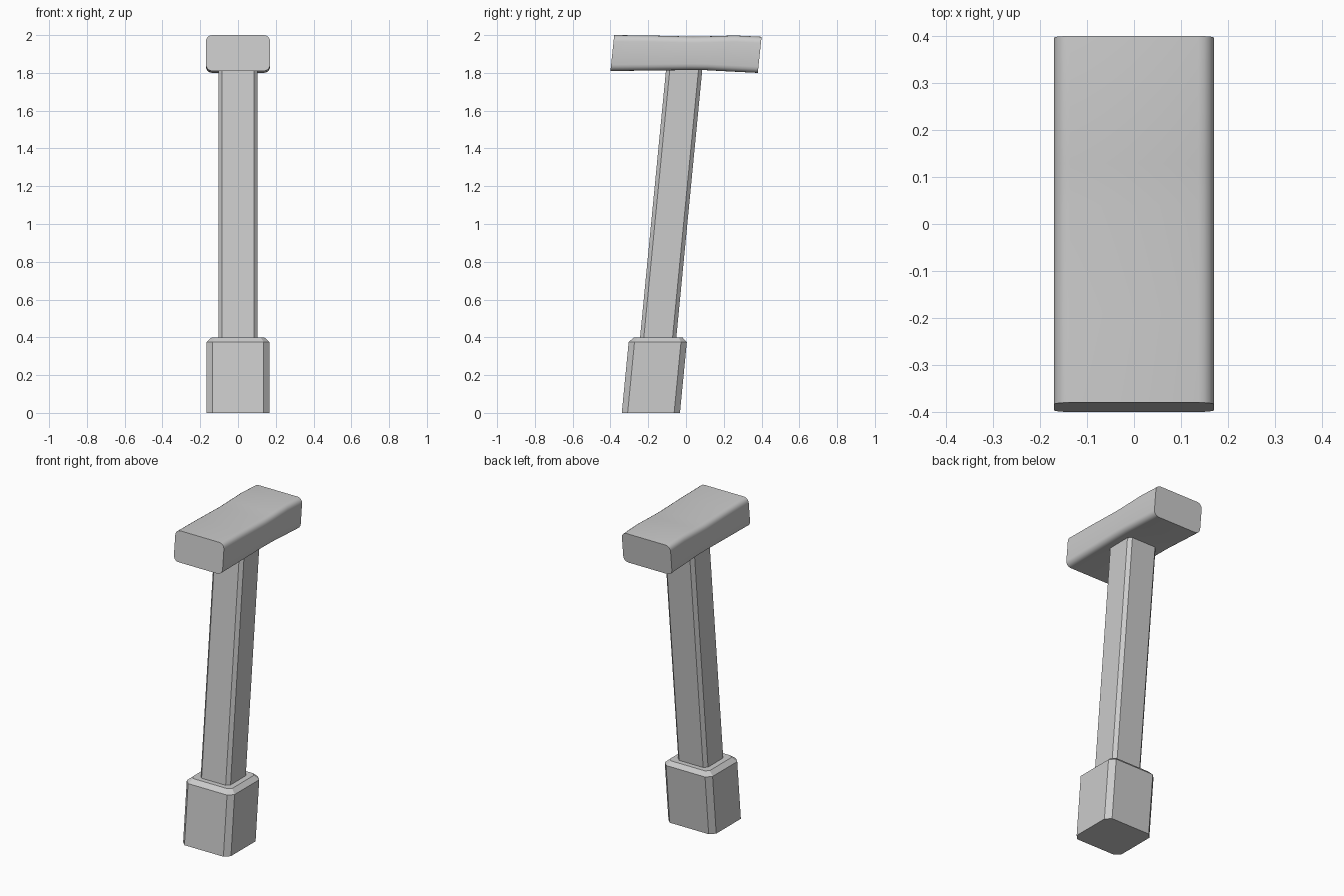
import bpy, bmesh, math

if "Cube" in bpy.data.objects:
    bpy.data.objects.remove(bpy.data.objects["Cube"])

LEAN = 0.097


def centre_y(z):
    return -0.186 + LEAN * z


def loft(name, rings, smooth=False):
    # Skin a stack of equal-sized point rings and cap both ends
    bm = bmesh.new()
    rows = [[bm.verts.new(p) for p in ring] for ring in rings]
    n = len(rows[0])
    for a, b in zip(rows, rows[1:]):
        for i in range(n):
            j = (i + 1) % n
            bm.faces.new((a[i], a[j], b[j], b[i]))
    bm.faces.new(rows[0])
    bm.faces.new(rows[-1])
    bmesh.ops.recalc_face_normals(bm, faces=bm.faces)
    mesh = bpy.data.meshes.new(name)
    bm.to_mesh(mesh)
    bm.free()
    ob = bpy.data.objects.new(name, mesh)
    bpy.context.collection.objects.link(ob)
    if smooth:
        bpy.ops.object.select_all(action='DESELECT')
        ob.select_set(True)
        bpy.context.view_layer.objects.active = ob
        bpy.ops.object.shade_smooth_by_angle(angle=math.radians(40))
    return ob


def octagon(hx, hy, c, z):
    # Rectangle with chamfered corners, following the lean
    pts = [(hx, hy - c), (hx - c, hy), (c - hx, hy), (-hx, hy - c),
           (-hx, c - hy), (c - hx, -hy), (hx - c, -hy), (hx, c - hy)]
    return [(x, y + centre_y(z), z) for x, y in pts]


# Chamfered foot block with bevelled top rim
loft("post_base", [octagon(0.167, 0.154, 0.031, 0),
                   octagon(0.167, 0.154, 0.031, 0.375),
                   octagon(0.139, 0.128, 0.02, 0.4)])

# Leaning post
loft("post", [octagon(0.104, 0.096, 0.02, 0.39),
              octagon(0.104, 0.096, 0.02, 1.86)])


def head_ring(y, bottom, top):
    # Rounded-rectangle section across x, sheared along y
    r, hx, hz = 0.033, 0.17, (top - bottom) / 2
    mid = (top + bottom) / 2
    pts = []
    for k, (sx, sz) in enumerate([(1, 1), (-1, 1), (-1, -1), (1, -1)]):
        for s in range(5):
            a = math.radians(90 * k + 22.5 * s)
            x = sx * (hx - r) + r * math.cos(a)
            z = sz * (hz - r) + r * math.sin(a)
            pts.append((x, y + z * 0.105, mid + z))
    return pts


# Slightly wavy top rail: y position, underside, top
stations = [(-0.39, 1.81, 2.0), (-0.2, 1.812, 1.998), (0.03, 1.815, 1.992),
            (0.12, 1.814, 1.994), (0.25, 1.807, 1.998), (0.39, 1.80, 1.991)]
loft("top_rail", [head_ring(*s) for s in stations], smooth=True)
